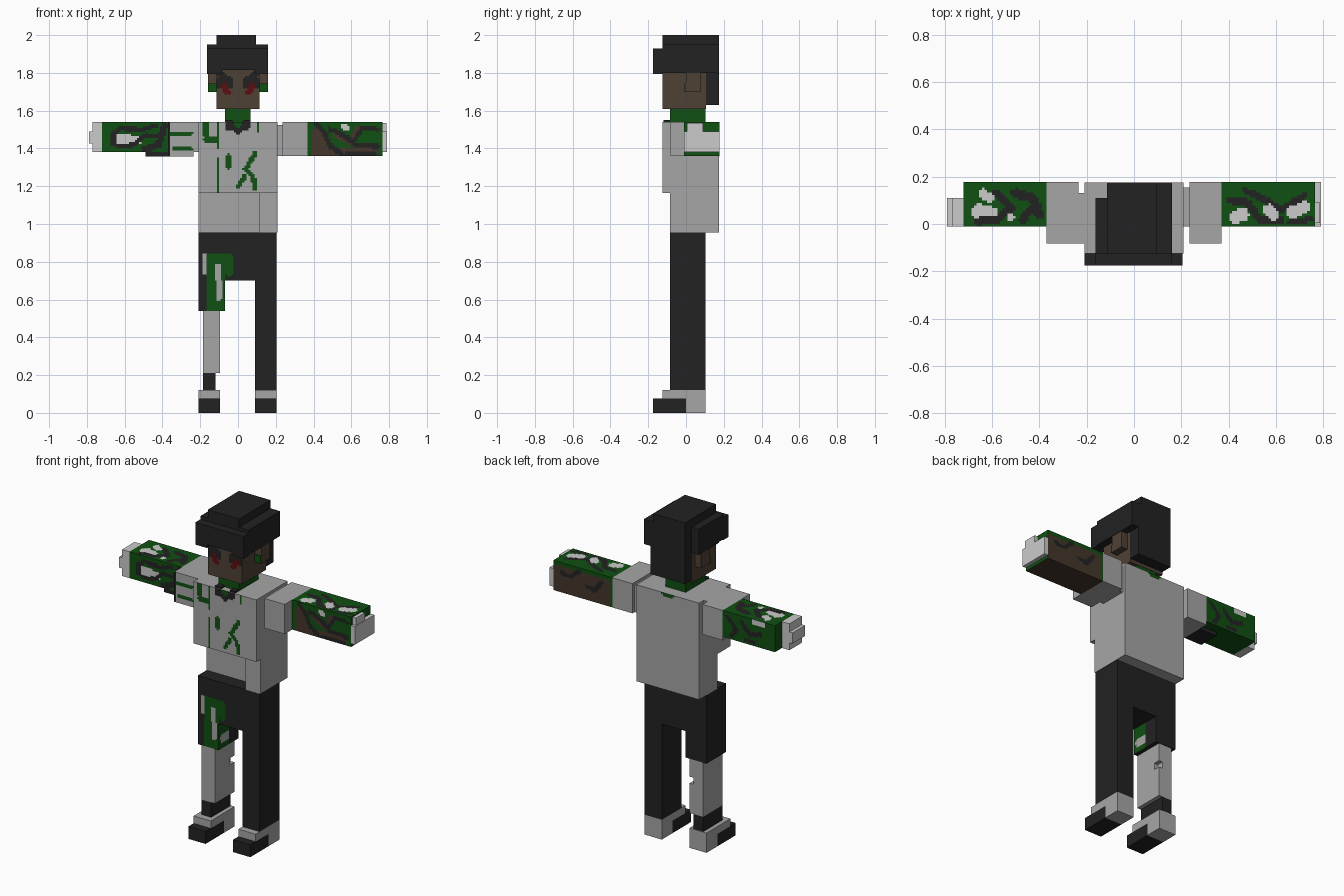
import bpy, bmesh, math
from mathutils import Vector

if "Cube" in bpy.data.objects:
    bpy.data.objects.remove(bpy.data.objects["Cube"])

def material(name, rgb):
    m = bpy.data.materials.new(name)
    m.diffuse_color = (*rgb, 1)
    m.use_nodes = True
    m.node_tree.nodes["Principled BSDF"].inputs["Base Color"].default_value = m.diffuse_color
    return m

MATS = {
    'black': material('charcoal', (0.016, 0.016, 0.016)),
    'gray': material('mid gray', (0.38, 0.38, 0.38)),
    'white': material('light gray', (0.60, 0.60, 0.60)),
    'green': material('dark green', (0.005, 0.08, 0.006)),
    'skin': material('brown skin', (0.078, 0.052, 0.036)),
    'brown': material('camo brown', (0.058, 0.037, 0.024)),
    'red': material('dark red', (0.11, 0.004, 0.005)),
}
CELL = 0.011

def near(p, pts):
    """Distance from a 2D point to a polyline."""
    if len(pts) == 1:
        return (p - Vector(pts[0])).length
    best = 9
    for a, b in zip(pts, pts[1:]):
        a, d = Vector(a), Vector(b) - Vector(a)
        t = max(0, min(1, (p - a).dot(d) / d.length_squared))
        best = min(best, (p - a - d * t).length)
    return best

def box(name, x, y, z, mat, strokes=(), bases=None):
    """Box from three ranges. Strokes (face, colour, radius, points) paint
    the box cells; bases gives whole faces their own colour."""
    bases = bases or {}
    rng = (x, y, z)
    painted = {s[0] for s in strokes}
    used = [mat] + sorted(({s[1] for s in strokes} | set(bases.values())) - {mat})
    bm = bmesh.new()
    for a in range(3):
        u, v = [i for i in range(3) if i != a]
        for side in (0, 1):
            key = '-+'[side] + 'xyz'[a]
            fine = key in painted
            nu, nv = [max(1, round((rng[i][1] - rng[i][0]) / CELL)) if fine else 1 for i in (u, v)]
            du, dv = (rng[u][1] - rng[u][0]) / nu, (rng[v][1] - rng[v][0]) / nv

            def vert(i, j):
                c = [0, 0, 0]
                c[a], c[u], c[v] = rng[a][side], rng[u][0] + i * du, rng[v][0] + j * dv
                return c
            for i in range(nu):
                for j in range(nv):
                    q = [vert(i, j), vert(i + 1, j), vert(i + 1, j + 1), vert(i, j + 1)]
                    if (side == 0) != (a == 1):
                        q.reverse()
                    f = bm.faces.new([bm.verts.new(c) for c in q])
                    col = bases.get(key, mat)
                    p = Vector((rng[u][0] + (i + .5) * du, rng[v][0] + (j + .5) * dv))
                    for face, scol, r, pts in strokes:
                        if face == key and near(p, pts) <= r:
                            col = scol
                    f.material_index = used.index(col)
    bmesh.ops.remove_doubles(bm, verts=bm.verts, dist=1e-5)
    me = bpy.data.meshes.new(name)
    bm.to_mesh(me)
    bm.free()
    for n in used:
        me.materials.append(MATS[n])
    ob = bpy.data.objects.new(name, me)
    bpy.context.collection.objects.link(ob)
    return ob

# shoes: dark toe sole, gray heel and upper
for side, x in (('right', (-.21, -.095)), ('left', (.09, .205))):
    box(side + '_shoe_sole', x, (-.175, 0), (0, .075), 'black')
    box(side + '_shoe_heel', x, (0, .103), (0, .075), 'gray')
    box(side + '_shoe_upper', x, (-.125, .103), (.075, .12), 'gray')

# bare lower leg with a small notch at the rear inner corner
box('right_ankle', (-.185, -.12), (-.085, .1), (.12, .21), 'black')
box('right_shin', (-.185, -.12), (-.085, .1), (.21, .54), 'gray')
for i, (y1, z) in enumerate(((.1, (.21, .39)), (.06, (.39, .43)), (.1, (.43, .54)))):
    box('right_calf_%d' % i, (-.12, -.095), (-.085, y1), z, 'gray')

# trousers, short right leg with painted patch
box('left_trouser_leg', (.09, .205), (-.085, .103), (.12, .7), 'black')
box('right_trouser_leg', (-.21, -.07), (-.085, .103), (.54, .7), 'black', [
    ('-y', 'green', .054, [(-.116, .5), (-.116, .75)]),
    ('-y', 'gray', .017, [(-.1, .61), (-.1, .75)]),
    ('+x', 'green', .07, [(-.06, .5), (-.06, .75)]),
    ('+x', 'gray', .03, [(-.04, .6), (-.01, .6)])])
box('trouser_hips', (-.21, .205), (-.085, .103), (.7, .955), 'black', [
    ('-y', 'gray', .012, [(-.175, .74), (-.175, .83)]),
    ('-y', 'green', .05, [(-.116, .69), (-.116, .79)]),
    ('-y', 'green', .05, [(-.08, .78), (-.08, .79)]),
    ('-y', 'green', .02, [(-.15, .822), (-.045, .822), (-.045, .745)]),
    ('-y', 'gray', .014, [(-.105, .69), (-.105, .78)])])

# torso
box('belly', (-.21, .11), (0, .175), (.955, 1.165), 'gray')
box('belly_side', (.11, .21), (-.085, .175), (.955, 1.165), 'gray')
box('chest', (-.21, .21), (-.125, .175), (1.165, 1.54), 'gray', [
    ('-y', 'green', .014, [(-.172, 1.54), (-.168, 1.46)]),
    ('-y', 'green', .018, [(-.165, 1.445), (-.125, 1.445)]),
    ('-y', 'green', .008, [(-.108, 1.53), (-.108, 1.40)]),
    ('-y', 'green', .008, [(.105, 1.54), (.105, 1.49)]),
    ('-y', 'green', .02, [(-.05, 1.31), (-.048, 1.35)]),
    ('-y', 'green', .008, [(-.108, 1.35), (-.108, 1.17)]),
    ('-y', 'green', .013, [(.09, 1.37), (.04, 1.29), (.08, 1.25), (.09, 1.19)]),
    ('-y', 'green', .012, [(.0, 1.20), (.035, 1.25)]),
    ('-y', 'black', .022, [(-.05, 1.52), (.045, 1.52)]),
    ('-y', 'black', .018, [(0, 1.49)]),
    ('-y', 'green', .024, [(0, 1.535)]),
    ('+y', 'green', .022, [(-.02, 1.54), (.02, 1.54)])])
box('neck', (-.07, .065), (-.085, .103), (1.54, 1.61), 'green')
box('right_collar', (-.07, -.03), (-.12, -.085), (1.54, 1.55), 'black')
box('left_collar', (.03, .065), (-.12, -.085), (1.54, 1.55), 'black')

# left arm
box('left_shoulder', (.21, .235), (-.01, .155), (1.36, 1.525), 'gray')
box('left_sleeve', (.235, .37), (-.082, .177), (1.36, 1.54), 'gray')
box('left_forearm', (.37, .765), (-.01, .177), (1.36, 1.54), 'green', [
    ('-y', 'brown', .036, [(.43, 1.35), (.43, 1.48)]),
    ('-y', 'brown', .022, [(.46, 1.385), (.72, 1.385)]),
    ('-y', 'brown', .016, [(.52, 1.47), (.60, 1.43), (.63, 1.5)]),
    ('-y', 'black', .013, [(.41, 1.53), (.46, 1.48), (.49, 1.41), (.55, 1.37)]),
    ('-y', 'black', .013, [(.49, 1.5), (.56, 1.47), (.62, 1.42), (.74, 1.41)]),
    ('-y', 'black', .011, [(.62, 1.45), (.66, 1.51), (.74, 1.5)]),
    ('-y', 'black', .010, [(.57, 1.37), (.72, 1.37)]),
    ('-y', 'white', .014, [(.56, 1.515), (.575, 1.505)]),
    ('+z', 'black', .016, [(.41, .1), (.48, .09), (.53, .02), (.62, .02)]),
    ('+z', 'black', .014, [(.47, .14), (.56, .10), (.62, .06), (.72, .12)]),
    ('+z', 'black', .012, [(.66, .01), (.75, .02)]),
    ('+z', 'white', .027, [(.43, .03), (.46, .04)]),
    ('+z', 'white', .024, [(.57, .06), (.59, .04)]),
    ('+z', 'white', .026, [(.67, .05), (.72, .07)]),
    ('+y', 'green', .014, [(.37, 1.36), (.37, 1.54)]),
    ('+y', 'green', .02, [(.37, 1.535), (.76, 1.535)]),
    ('+y', 'black', .013, [(.44, 1.49), (.49, 1.43), (.54, 1.44)]),
    ('+y', 'black', .013, [(.59, 1.52), (.65, 1.47), (.71, 1.48)])],
    {'+y': 'brown', '-z': 'brown'})
box('left_hand', (.765, .79), (-.01, .177), (1.38, 1.49), 'white')
box('left_thumb', (.765, .787), (.005, .09), (1.49, 1.535), 'white')

# right arm
box('right_shoulder', (-.235, -.21), (-.082, .13), (1.38, 1.54), 'gray')
box('right_sleeve', (-.37, -.235), (-.082, .177), (1.358, 1.54), 'gray', [
    ('-y', 'green', .011, [(-.37, 1.48), (-.25, 1.48)]),
    ('-y', 'green', .011, [(-.34, 1.40), (-.25, 1.40)]),
    ('-y', 'black', .014, [(-.375, 1.36), (-.375, 1.54)])])
box('right_cuff', (-.49, -.37), (-.01, .12), (1.358, 1.38), 'black')
box('right_forearm', (-.72, -.37), (-.01, .177), (1.38, 1.54), 'green', [
    ('-y', 'white', .024, [(-.64, 1.45), (-.53, 1.445)]),
    ('-y', 'black', .012, [(-.66, 1.42), (-.66, 1.48), (-.62, 1.505), (-.5, 1.50), (-.44, 1.52)]),
    ('-y', 'black', .012, [(-.63, 1.41), (-.55, 1.42), (-.49, 1.47), (-.4, 1.46)]),
    ('-y', 'black', .018, [(-.5, 1.39), (-.42, 1.42), (-.39, 1.52)]),
    ('+z', 'white', .035, [(-.65, .05), (-.61, .04)]),
    ('+z', 'white', .02, [(-.64, .13), (-.61, .11)]),
    ('+z', 'black', .017, [(-.66, .01), (-.58, .02), (-.52, .07), (-.58, .13)]),
    ('+z', 'black', .02, [(-.5, .13), (-.43, .11), (-.40, .04)]),
    ('+z', 'black', .017, [(-.47, .02), (-.44, .06)]),
    ('+z', 'white', .016, [(-.52, .03)]),
    ('+y', 'black', .014, [(-.40, 1.51), (-.46, 1.45), (-.43, 1.40)]),
    ('+y', 'black', .014, [(-.50, 1.50), (-.55, 1.44), (-.62, 1.46)]),
    ('+y', 'black', .012, [(-.52, 1.40), (-.58, 1.40)]),
    ('+y', 'white', .016, [(-.58, 1.525), (-.64, 1.525)])])
box('right_hand', (-.77, -.72), (-.01, .11), (1.38, 1.54), 'white')
box('right_fingers', (-.79, -.77), (-.01, .11), (1.425, 1.49), 'white')

# head with eyes and dark brows
face = []
for s in (-1, 1):
    face += [('-y', 'black', .022, [(s * .09, 1.79), (s * .066, 1.75)]),
             ('-y', 'black', .016, [(s * .045, 1.765), (s * .045, 1.73)]),
             ('-y', 'black', .012, [(s * .108, 1.76), (s * .108, 1.73)]),
             ('-y', 'red', .017, [(s * .074, 1.732), (s * .058, 1.70)])]
box('head', (-.115, .115), (-.125, .105), (1.61, 1.815), 'skin', face)
for side, x in (('right', (-.158, -.115)), ('left', (.115, .158))):
    box(side + '_ear', x, (0, .08), (1.70, 1.80), 'skin')
    box(side + '_ear_mark', x, (-.008, 0), (1.70, 1.745), 'green')

# hair
box('hair_top', (-.115, .095), (-.125, .175), (1.815, 2.0), 'black')
box('hair_back', (-.115, .115), (.105, .175), (1.63, 1.95), 'black')
box('hair_right', (-.163, -.115), (-.085, .11), (1.795, 1.95), 'black')
box('hair_left', (.095, .16), (-.125, .175), (1.80, 1.95), 'black')
box('hair_fringe', (-.163, .16), (-.175, -.125), (1.815, 1.93), 'black')
box('hair_right_front', (-.163, -.115), (-.125, -.085), (1.80, 1.95), 'black')
for side, x in (('right', (-.163, -.085)), ('left', (.09, .16))):
    box(side + '_fringe_lock', x, (-.175, -.125), (1.795, 1.815), 'black')
